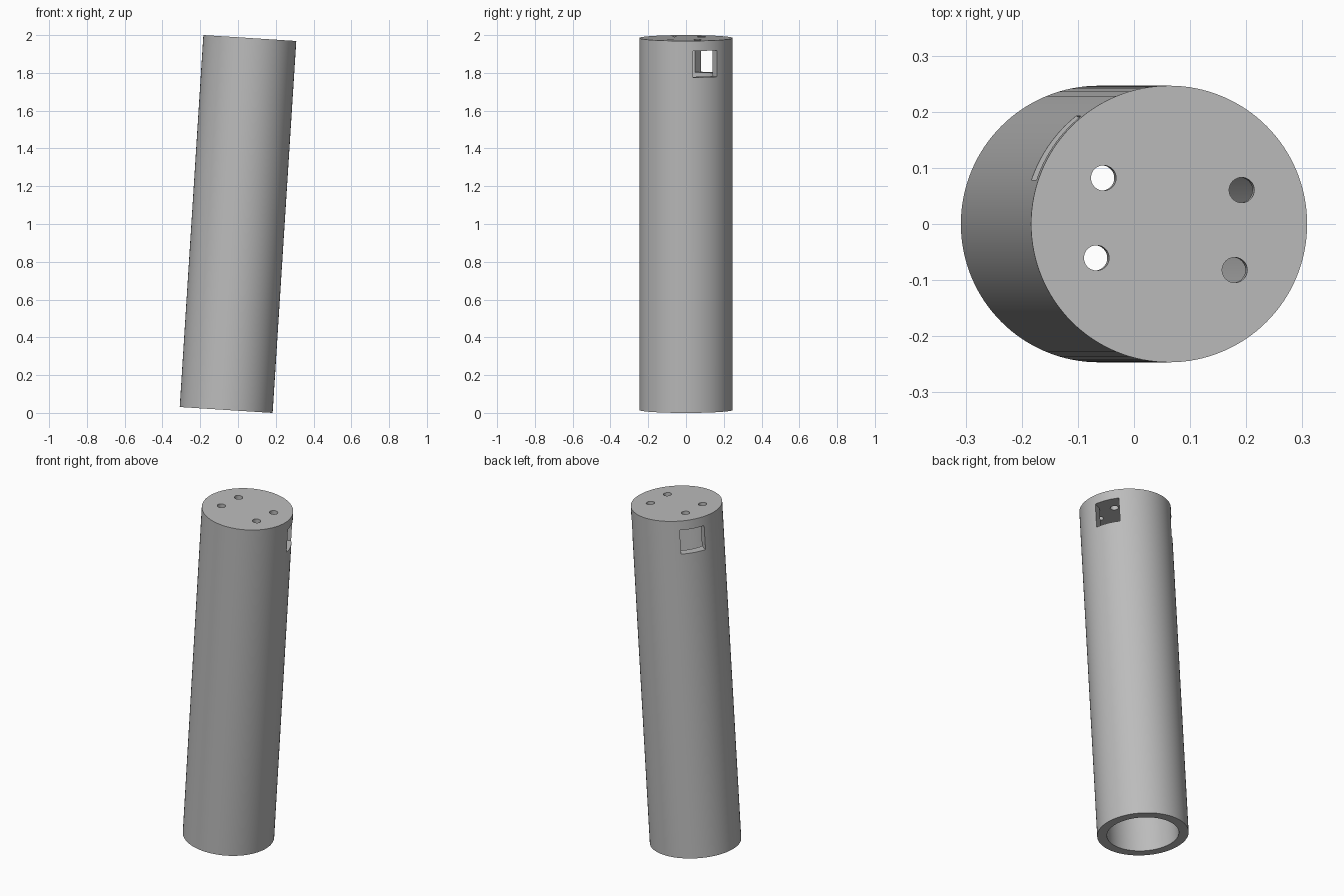
import bpy
import math
from mathutils import Matrix

cube = bpy.data.objects.get("Cube")
if cube:
    bpy.data.objects.remove(cube, do_unlink=True)

RADIUS, BORE, LENGTH = 0.2465, 0.194, 1.973
CAP = 0.053          # thickness of the closed end
WINDOW = 0.14        # square side opening
TILT = math.atan(0.125 / 1.966)
TOP = LENGTH / 2
CEILING = TOP - CAP

grey = bpy.data.materials.new("plain grey")
grey.use_nodes = True
colour = (0.5, 0.5, 0.5, 1)
grey.diffuse_color = colour
grey.node_tree.nodes["Principled BSDF"].inputs["Base Color"].default_value = colour


def cylinder(name, radius, bottom, top, x=0, y=0, sides=128):
    bpy.ops.mesh.primitive_cylinder_add(
        vertices=sides, radius=radius, depth=top - bottom,
        location=(x, y, (top + bottom) / 2))
    ob = bpy.context.object
    ob.name = name
    ob.data.transform(ob.matrix_world)
    ob.matrix_world = Matrix()
    ob.data.materials.append(grey)
    return ob


def cut(target, cutter):
    mod = target.modifiers.new(cutter.name, 'BOOLEAN')
    mod.operation = 'DIFFERENCE'
    mod.solver = 'EXACT'
    mod.object = cutter
    cutter.hide_render = True
    bpy.context.view_layer.objects.active = target
    bpy.ops.object.modifier_apply(modifier=mod.name)
    bpy.data.objects.remove(cutter, do_unlink=True)


# Tube, closed at the top and open at the bottom
tube = cylinder("capped_tube", RADIUS, -TOP, TOP)
cut(tube, cylinder("bore_cutter", BORE, -TOP - 0.1, CEILING))

# Square side openings just under the cap
for angle in (25, 145):
    a = math.radians(angle)
    bpy.ops.mesh.primitive_cube_add(size=1)
    box = bpy.context.object
    box.name = "window_cutter"
    box.data.transform(
        Matrix.Rotation(a, 4, 'Z')
        @ Matrix.Translation((0.22, 0, CEILING - 0.0005 - WINDOW / 2))
        @ Matrix.Diagonal((0.24, WINDOW, WINDOW, 1)))
    box.data.materials.append(grey)
    cut(tube, box)

# Four round holes through the cap
for angle in (25, 145, 205, 325):
    a = math.radians(angle)
    cut(tube, cylinder("hole_cutter", 0.0225, CEILING - 0.05, TOP + 0.05,
                       0.143 * math.cos(a), 0.143 * math.sin(a), 32))

# Lean the tube and smooth its round walls
tube.data.transform(Matrix.Translation((0, 0, 1)) @ Matrix.Rotation(TILT, 4, 'Y'))
bpy.ops.object.select_all(action='DESELECT')
tube.select_set(True)
bpy.context.view_layer.objects.active = tube
bpy.ops.object.shade_smooth_by_angle(angle=math.radians(30))
